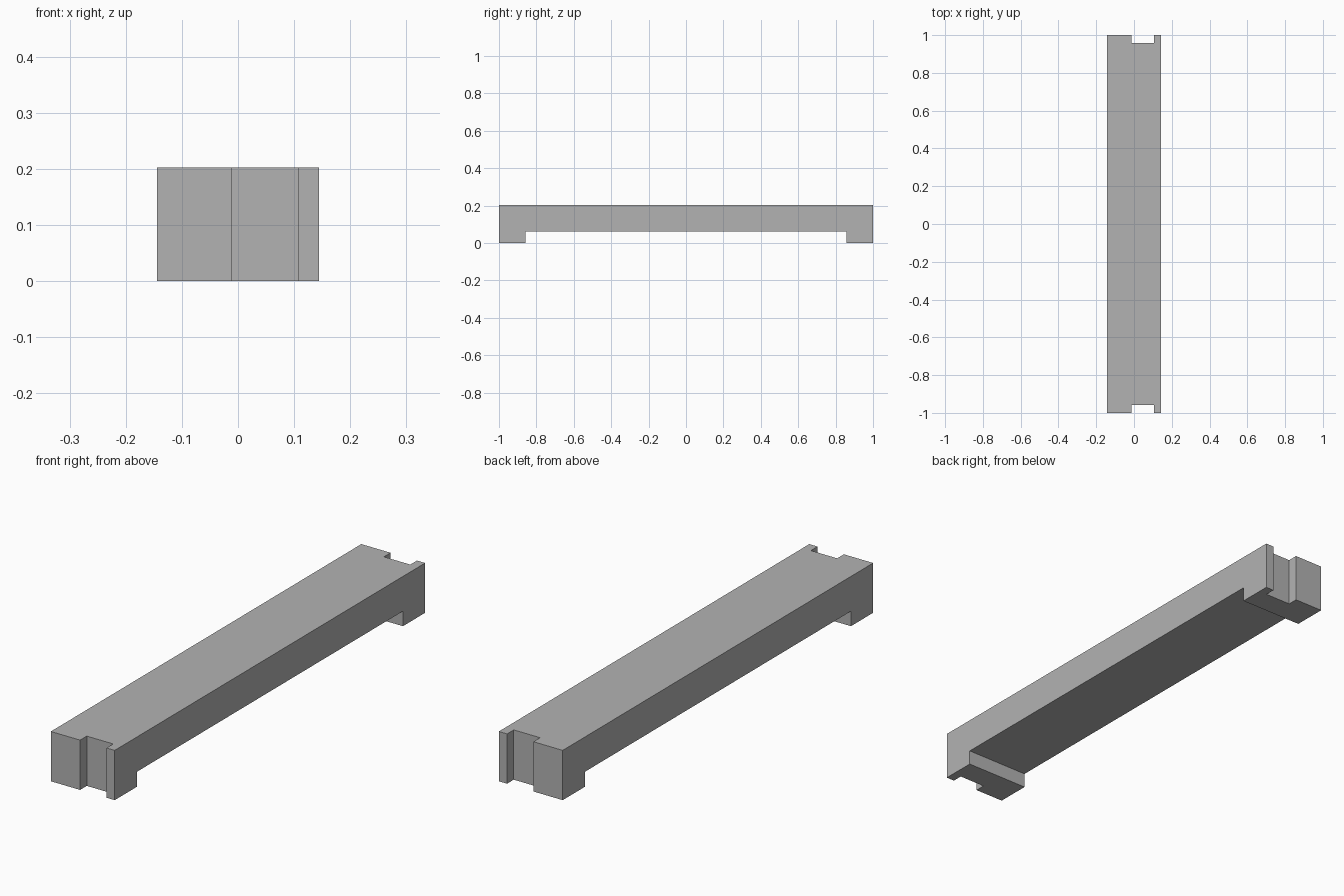
import bpy
import bmesh

cube = bpy.data.objects.get("Cube")
if cube:
    bpy.data.objects.remove(cube, do_unlink=True)

HALF_W, HEIGHT = 0.144, 0.203
FOOT_Y, UNDERSIDE = 0.857, 0.061
SLOT_L, SLOT_R, SLOT_Y = -0.012, 0.107, 0.957

grey = bpy.data.materials.new("plain_grey")
grey.use_nodes = True
colour = (0.45, 0.45, 0.45, 1)
grey.diffuse_color = colour
grey.node_tree.nodes["Principled BSDF"].inputs["Base Color"].default_value = colour


def mesh_object(name, bm):
    bmesh.ops.recalc_face_normals(bm, faces=bm.faces)
    mesh = bpy.data.meshes.new(name)
    bm.to_mesh(mesh)
    bm.free()
    mesh.materials.append(grey)
    obj = bpy.data.objects.new(name, mesh)
    bpy.context.collection.objects.link(obj)
    return obj


# Beam with a foot at each end: side profile extruded across the width
half = [(-1, HEIGHT), (-1, 0), (-FOOT_Y, 0), (-FOOT_Y, UNDERSIDE)]
profile = half + [(-y, z) for y, z in reversed(half)]
bm = bmesh.new()
face = bm.faces.new([bm.verts.new((-HALF_W, y, z)) for y, z in profile])
side = bmesh.ops.extrude_face_region(bm, geom=[face])["geom"]
bmesh.ops.translate(bm, vec=(2 * HALF_W, 0, 0),
                    verts=[v for v in side if isinstance(v, bmesh.types.BMVert)])
beam = mesh_object("footed_beam", bm)

# Upright slot through each end
for end, sign in (("front", -1), ("back", 1)):
    bm = bmesh.new()
    bmesh.ops.create_cube(bm, size=1)
    bmesh.ops.scale(bm, vec=(SLOT_R - SLOT_L, 0.2, 1), verts=bm.verts)
    bmesh.ops.translate(bm, vec=((SLOT_L + SLOT_R) / 2, sign * (SLOT_Y + 0.1), 0.1),
                        verts=bm.verts)
    cutter = mesh_object(end + "_slot_cutter", bm)
    cutter.hide_render = True
    cutter.hide_set(True)
    cutter.display_type = 'WIRE'
    cut = beam.modifiers.new(end + "_slot", 'BOOLEAN')
    cut.operation = 'DIFFERENCE'
    cut.solver = 'EXACT'
    cut.object = cutter
